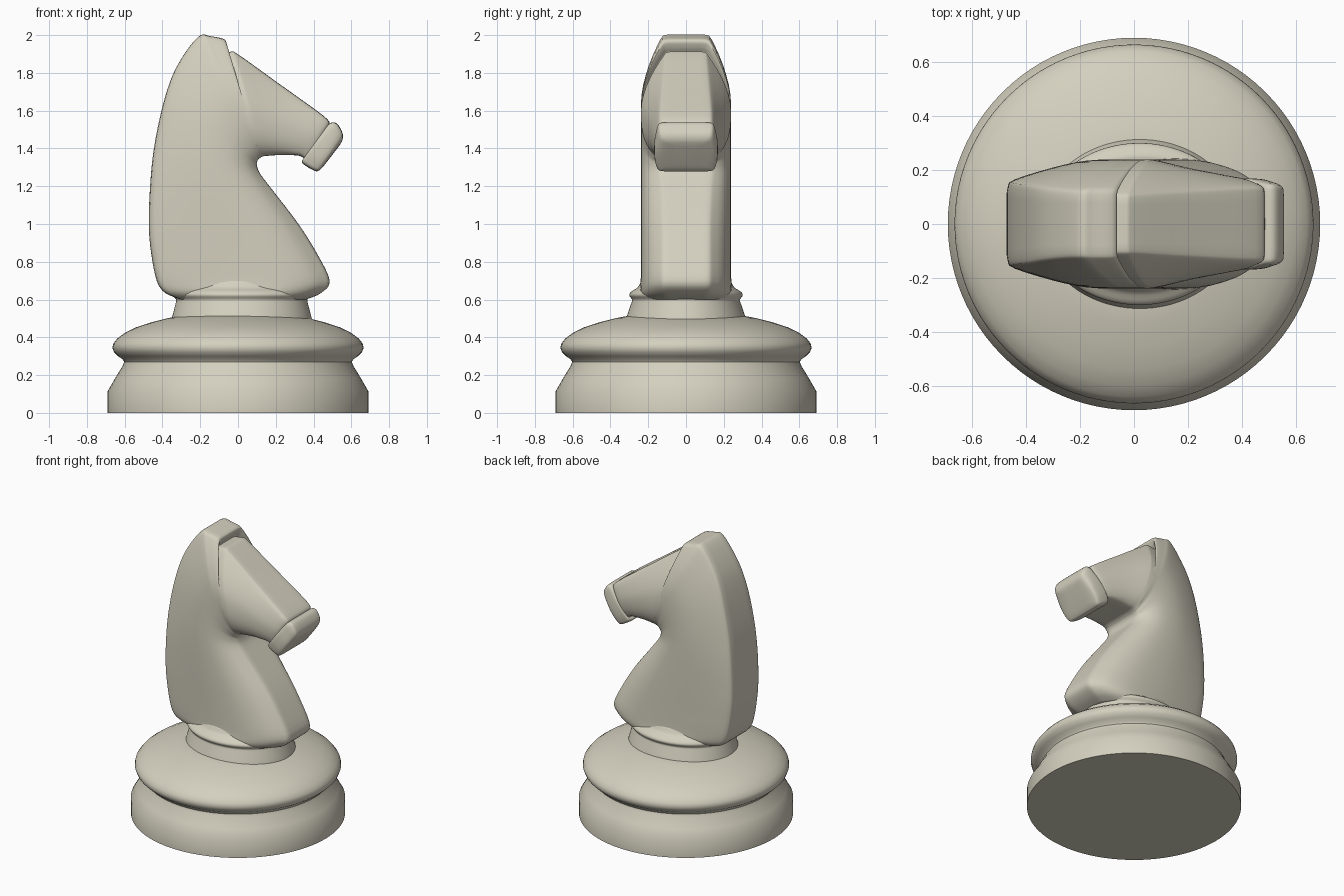
import bpy, bmesh, math

ivory = bpy.data.materials.new("ivory")
ivory.diffuse_color = (0.66, 0.63, 0.52, 1)


def spline(rows, steps, closed=False):
    """Catmull-Rom through rows of equal-length tuples."""
    n, out = len(rows), []
    get = (lambda i: rows[i % n]) if closed else (lambda i: rows[max(0, min(n - 1, i))])
    for i in range(n if closed else n - 1):
        for k in range(steps):
            t = k / steps
            out.append(tuple(
                0.5 * (2 * b + (c - a) * t + (2 * a - 5 * b + 4 * c - d) * t * t
                       + (3 * b - a - 3 * c + d) * t ** 3)
                for a, b, c, d in zip(get(i - 1), get(i), get(i + 1), get(i + 2))))
    return out if closed else out + [rows[-1]]


def skin(name, rings, angle):
    """Join closed rings of points into a capped, smooth-shaded object."""
    bm = bmesh.new()
    vs = [[bm.verts.new(p) for p in r] for r in rings]
    for a, b in zip(vs, vs[1:]):
        for i in range(len(a)):
            j = (i + 1) % len(a)
            bm.faces.new((a[i], a[j], b[j], b[i]))
    bm.faces.new(vs[0])
    bm.faces.new(vs[-1])
    bmesh.ops.recalc_face_normals(bm, faces=bm.faces)
    me = bpy.data.meshes.new(name)
    bm.to_mesh(me)
    bm.free()
    me.polygons.foreach_set("use_smooth", [True] * len(me.polygons))
    me.set_sharp_from_angle(angle=math.radians(angle))
    me.materials.append(ivory)
    ob = bpy.data.objects.new(name, me)
    bpy.context.collection.objects.link(ob)
    return ob


def turned(name, profile, cx=0, n=96):
    """Profile rows: (x radius, y radius, z)."""
    return skin(name, [[(cx + rx * math.cos(2 * math.pi * i / n),
                         ry * math.sin(2 * math.pi * i / n), z) for i in range(n)]
                       for rx, ry, z in profile], 40)


def section(s):
    """Cross-section ring between an outer (back) and inner (front) point."""
    bx, bz, fx, fz, wo, wm, wi = s
    half = [(0, wo * 0.4), (0.004, wo * 0.8), (0.04, wo), (0.25, wo + 0.62 * (wm - wo)),
            (0.48, wm), (0.72, wm), (0.88, wi + 0.6 * (wm - wi)), (0.97, wi),
            (0.997, wi * 0.8), (1, wi * 0.4)]
    ring = half + [(u, -w) for u, w in reversed(half)]
    return [(bx + (fx - bx) * u, w, bz + (fz - bz) * u)
            for u, w in spline(ring, 3, True)]


# round base
turned("base", [(r, r, z) for r, z in (
    (0.69, 0), (0.69, 0.115), (0.65, 0.185), (0.61, 0.25), (0.603, 0.27), (0.61, 0.283),
    (0.635, 0.30), (0.657, 0.322), (0.665, 0.345), (0.66, 0.367), (0.64, 0.393),
    (0.60, 0.423), (0.54, 0.453), (0.45, 0.482), (0.37, 0.502), (0.30, 0.515))])

# oval collar under the neck
turned("collar", spline([
    (0.372, 0.318, 0.49), (0.368, 0.314, 0.51), (0.35, 0.29, 0.58), (0.348, 0.286, 0.60),
    (0.365, 0.30, 0.622), (0.36, 0.29, 0.642), (0.34, 0.255, 0.665),
    (0.31, 0.235, 0.70), (0.25, 0.20, 0.74)], 3), cx=0.02)

# neck, ears and head: back point, front point, widths at back / middle / front
skin("neck_and_head", [section(s) for s in spline([
    (-0.30, 0.600, 0.36, 0.600, 0.14, 0.22, 0.12),
    (-0.385, 0.635, 0.44, 0.635, 0.16, 0.238, 0.14),
    (-0.430, 0.70, 0.485, 0.70, 0.165, 0.236, 0.145),
    (-0.460, 0.85, 0.42, 0.84, 0.165, 0.235, 0.145),
    (-0.472, 1.00, 0.32, 1.00, 0.165, 0.235, 0.145),
    (-0.465, 1.20, 0.19, 1.17, 0.165, 0.235, 0.15),
    (-0.445, 1.40, 0.118, 1.265, 0.16, 0.235, 0.155),
    (-0.400, 1.62, 0.10, 1.310, 0.155, 0.235, 0.16),
    (-0.345, 1.79, 0.10, 1.325, 0.145, 0.235, 0.165),
    (-0.270, 1.92, 0.103, 1.335, 0.137, 0.235, 0.17),
    (-0.200, 1.998, 0.108, 1.343, 0.135, 0.235, 0.17),
    (-0.150, 1.995, 0.112, 1.347, 0.137, 0.235, 0.17),
    (-0.068, 1.975, 0.117, 1.350, 0.135, 0.235, 0.17),
    (-0.075, 1.935, 0.121, 1.353, 0.125, 0.235, 0.17),
    (-0.092, 1.905, 0.125, 1.355, 0.12, 0.235, 0.17),
    (-0.035, 1.912, 0.131, 1.357, 0.12, 0.234, 0.17),
    (0.005, 1.895, 0.145, 1.360, 0.12, 0.23, 0.17),
    (0.20, 1.755, 0.22, 1.365, 0.13, 0.203, 0.16),
    (0.45, 1.575, 0.32, 1.362, 0.14, 0.172, 0.15),
    (0.485, 1.53, 0.35, 1.345, 0.13, 0.16, 0.14)], 4)], 50)

# muzzle
skin("muzzle", [section(s) for s in spline([
    (0.465, 1.50, 0.355, 1.345, 0.12, 0.14, 0.12),
    (0.485, 1.533, 0.338, 1.335, 0.14, 0.163, 0.145),
    (0.522, 1.533, 0.348, 1.315, 0.145, 0.168, 0.15),
    (0.552, 1.485, 0.410, 1.280, 0.14, 0.163, 0.145),
    (0.553, 1.445, 0.435, 1.288, 0.12, 0.14, 0.125),
    (0.535, 1.412, 0.460, 1.315, 0.06, 0.08, 0.06)], 4)], 50)
